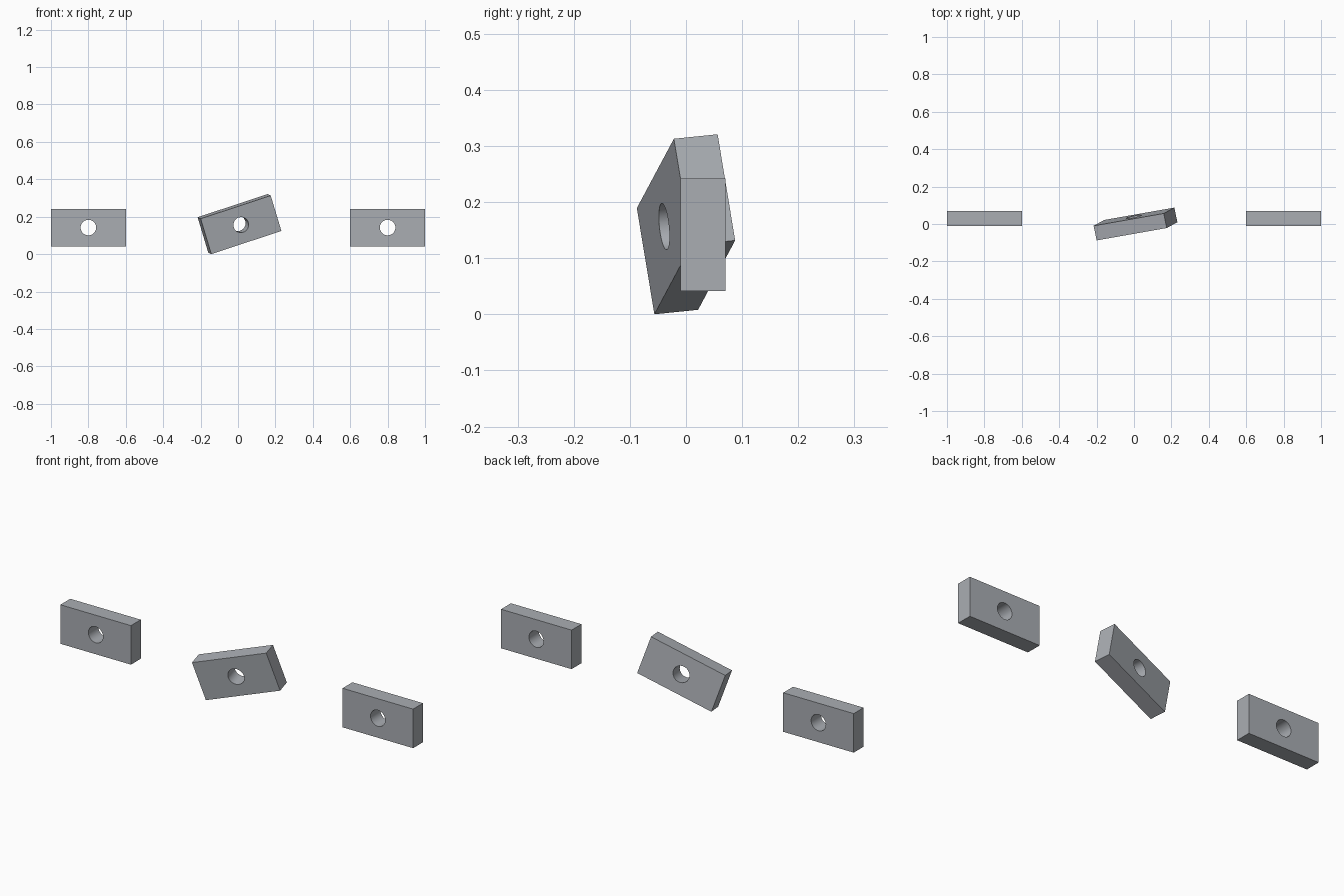
import bpy
from math import radians

if "Cube" in bpy.data.objects:
    bpy.data.objects.remove(bpy.data.objects["Cube"])

LENGTH, DEPTH, HEIGHT, HOLE_R = 0.4, 0.08, 0.2, 0.0415

# dark steel grey
steel = bpy.data.materials.new("dark_steel")
steel.diffuse_color = (0.4, 0.42, 0.45, 1)
steel.use_nodes = True
steel.node_tree.nodes["Principled BSDF"].inputs["Base Color"].default_value = steel.diffuse_color


def drilled_plate(name, location, rotation=(0, 0, 0)):
    # solid rectangular plate
    bpy.ops.mesh.primitive_cube_add(size=1)
    plate = bpy.context.object
    plate.name = name
    plate.scale = (LENGTH, DEPTH, HEIGHT)
    bpy.ops.object.transform_apply(location=False, rotation=False, scale=True)
    plate.data.materials.append(steel)

    # round hole through the middle, front to back
    bpy.ops.mesh.primitive_cylinder_add(vertices=48, radius=HOLE_R, depth=DEPTH * 3,
                                        rotation=(radians(90), 0, 0))
    cutter = bpy.context.object
    cutter.hide_render = True
    cutter.data.materials.append(steel)
    bpy.context.view_layer.objects.active = plate
    cut = plate.modifiers.new("hole", 'BOOLEAN')
    cut.operation = 'DIFFERENCE'
    cut.solver = 'EXACT'
    cut.object = cutter
    bpy.ops.object.modifier_apply(modifier=cut.name)
    bpy.data.objects.remove(cutter)

    # smooth bore, sharp outer edges
    plate.select_set(True)
    bpy.ops.object.shade_smooth_by_angle(angle=radians(30))
    plate.location = location
    plate.rotation_euler = [radians(a) for a in rotation]
    return plate


# upright plates at both ends
for side, x in (("left", -0.8), ("right", 0.8)):
    drilled_plate(side + "_plate", (x, 0.03, 0.142))

# tilted plate in the middle
drilled_plate("tilted_middle_plate", (0.008, 0, 0.1605), (6, -18, 10))
